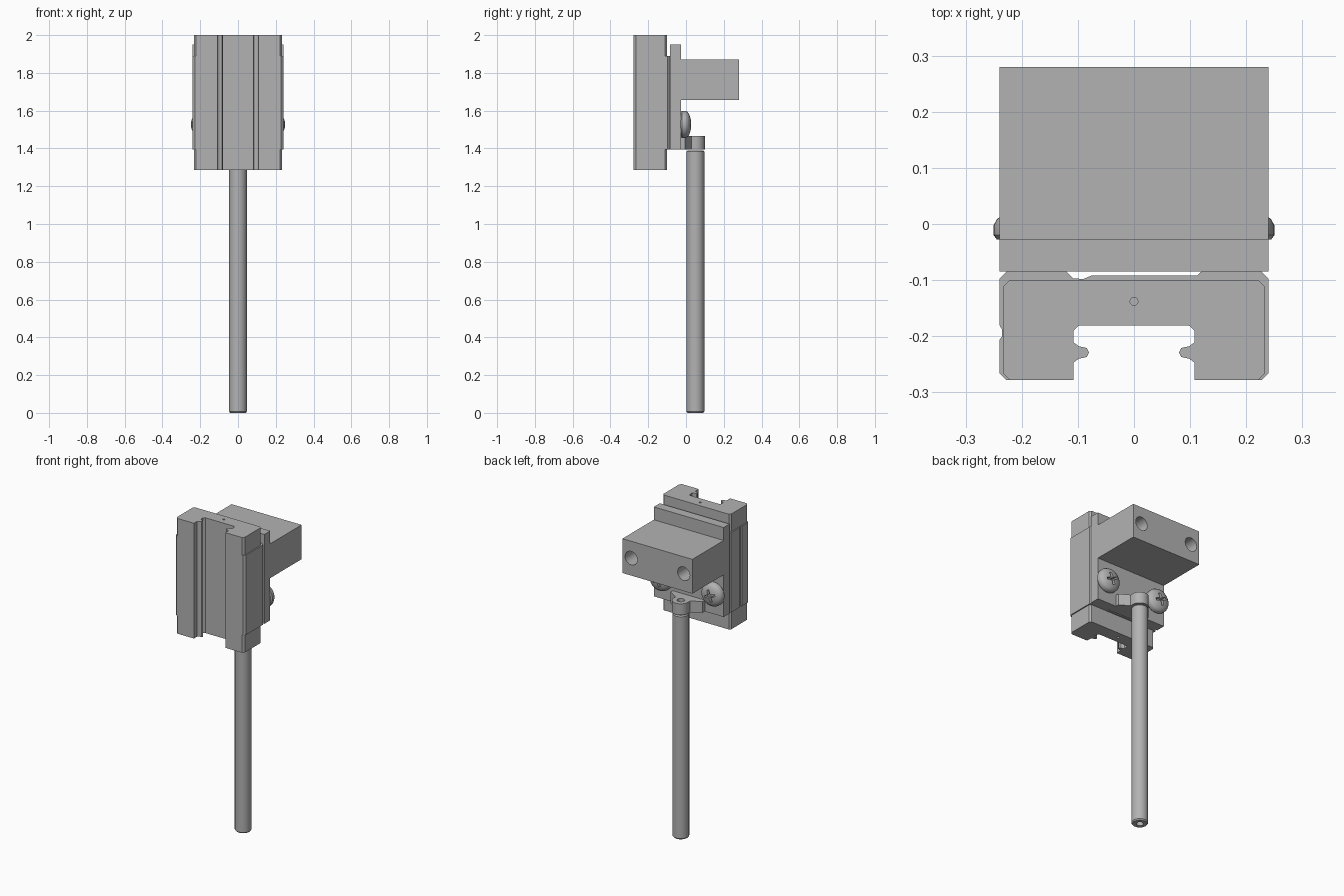
import bpy, bmesh, math
from mathutils import Matrix, Vector

if "Cube" in bpy.data.objects:
    bpy.data.objects.remove(bpy.data.objects["Cube"], do_unlink=True)

GREY = bpy.data.materials.new("machined grey")
GREY.use_nodes = True
COLOUR = (0.45, 0.45, 0.45, 1)
GREY.diffuse_color = COLOUR
GREY.node_tree.nodes["Principled BSDF"].inputs["Base Color"].default_value = COLOUR


def finish(bm, name, matrix=None):
    if matrix:
        bm.transform(matrix)
    bmesh.ops.recalc_face_normals(bm, faces=bm.faces)
    mesh = bpy.data.meshes.new(name)
    bm.to_mesh(mesh)
    bm.free()
    mesh.materials.append(GREY)
    obj = bpy.data.objects.new(name, mesh)
    bpy.context.collection.objects.link(obj)
    return obj


def prism(name, outline, low, high, matrix=None):
    """Extrude a flat outline from low to high along z."""
    bm = bmesh.new()
    face = bm.faces.new([bm.verts.new((x, y, low)) for x, y in outline])
    grown = bmesh.ops.extrude_face_region(bm, geom=[face])["geom"]
    bmesh.ops.translate(bm, vec=(0, 0, high - low),
                        verts=[g for g in grown if isinstance(g, bmesh.types.BMVert)])
    return finish(bm, name, matrix)


def lathe(name, profile, matrix, steps=40):
    """Turn a (radius, height) profile around z."""
    bm = bmesh.new()
    verts = [bm.verts.new((r, 0, h)) for r, h in profile]
    edges = [bm.edges.new(pair) for pair in zip(verts, verts[1:])]
    bmesh.ops.spin(bm, geom=verts + edges, axis=(0, 0, 1), cent=(0, 0, 0),
                   angle=math.tau, steps=steps)
    bmesh.ops.remove_doubles(bm, verts=bm.verts, dist=1e-5)
    return finish(bm, name, matrix)


def cylinder(name, radius, depth, matrix):
    return lathe(name, [(0, 0), (radius, 0), (radius, depth), (0, depth)], matrix, 32)


def cut(obj, cutter):
    cutter.hide_render = True
    mod = obj.modifiers.new("cut", "BOOLEAN")
    mod.operation = "DIFFERENCE"
    mod.object = cutter
    bpy.context.view_layer.objects.active = obj
    bpy.ops.object.modifier_apply(modifier=mod.name)
    bpy.data.objects.remove(cutter, do_unlink=True)


def smooth(obj):
    bpy.ops.object.select_all(action="DESELECT")
    obj.select_set(True)
    bpy.context.view_layer.objects.active = obj
    bpy.ops.object.shade_smooth_by_angle(angle=math.radians(30))


def at(x, y, z):
    return Matrix.Translation((x, y, z))


FACING_BACK = Matrix.Rotation(-math.pi / 2, 4, "X")

# Rail channel: one wall with its bearing ridge, mirrored for the other
wall = [(0.108, -0.278), (0.108, -0.247), (0.098, -0.24), (0.084, -0.237),
        (0.08, -0.229), (0.084, -0.221), (0.098, -0.218), (0.108, -0.211),
        (0.108, -0.19), (0.098, -0.181)]
channel = wall + [(-x, y) for x, y in reversed(wall)]

# Carriage body with relieved back and a groove in one side
body = channel + [
    (-0.228, -0.278), (-0.24, -0.266), (-0.24, -0.207), (-0.235, -0.2),
    (-0.235, -0.188), (-0.24, -0.18), (-0.24, -0.098), (-0.227, -0.085),
    (-0.12, -0.085), (-0.108, -0.097), (-0.09, -0.098), (-0.076, -0.092),
    (0.112, -0.092), (0.12, -0.085), (0.227, -0.085), (0.24, -0.098),
    (0.24, -0.266), (0.228, -0.278)]
prism("carriage_body", body, 1.395, 1.89)

# End caps with a small lubrication hole
corner = [(0.223, -0.101), (0.233, -0.111), (0.233, -0.266), (0.222, -0.278)]
cap = channel + [(-x, y) for x, y in reversed(corner)] + corner
for name, low, hole in (("lower_end_cap", 1.285, 1.275), ("upper_end_cap", 1.89, 1.98)):
    obj = prism(name, cap, low, low + 0.11)
    cut(obj, cylinder("hole_cutter", 0.007, 0.03, at(0, -0.138, hole)))

# Bracket: upright plate with a thick rear block, extruded across the width
side = [(-0.085, 1.395), (-0.027, 1.395), (-0.027, 1.657), (0.28, 1.657),
        (0.28, 1.87), (-0.027, 1.87), (-0.027, 1.95), (-0.085, 1.95)]
across = Matrix(((0, 0, 1, 0), (1, 0, 0, 0), (0, 1, 0, 0), (0, 0, 0, 1)))
bracket = prism("bracket", side, -0.24, 0.24, across)
for sign in (-1, 1):
    cut(bracket, cylinder("bore_cutter", 0.042, 0.22,
                          at(sign * 0.18, 0.08, 1.765) @ FACING_BACK))
smooth(bracket)

# Tapered tab with a rounded end that holds the rod
tip = [(0.05 * math.cos(a), 0.05 + 0.05 * math.sin(a))
       for a in (math.pi * i / 16 for i in range(17))]
tab = prism("rod_tab", [(-0.11, -0.028), (0.11, -0.028), (0.11, -0.005), (0.05, 0.03)] + tip
            + [(-0.05, 0.03), (-0.11, -0.005)], 1.395, 1.465)
cut(tab, cylinder("tab_hole_cutter", 0.022, 0.1, at(0, 0.05, 1.38)))
smooth(tab)

# Long rod, chamfered and drilled at both ends
rod = lathe("rod", [(0, 0.06), (0.02, 0.06), (0.02, 0), (0.041, 0), (0.047, 0.007),
                    (0.047, 1.383), (0.041, 1.39), (0.02, 1.39), (0.02, 1.33),
                    (0, 1.33)], at(0, 0.05, 0))
smooth(rod)

# Domed screws with cross recesses
for side_name, sign in (("left", 1), ("right", -1)):
    place = at(sign * 0.178, -0.028, 1.527) @ FACING_BACK
    screw = lathe(side_name + "_screw", [(0, 0), (0.066, 0), (0.072, 0.008), (0.072, 0.026),
                                         (0.066, 0.037), (0.052, 0.046), (0.028, 0.053),
                                         (0, 0.055)], place)
    a, b = 0.036, 0.008
    cross = [(a, -b), (a, b), (b, b), (b, a), (-b, a), (-b, b),
             (-a, b), (-a, -b), (-b, -b), (-b, -a), (b, -a), (b, -b)]
    cut(screw, prism("cross_cutter", cross, 0.025, 0.08,
                     place @ Matrix.Rotation(math.radians(20), 4, "Z")))
    smooth(screw)
